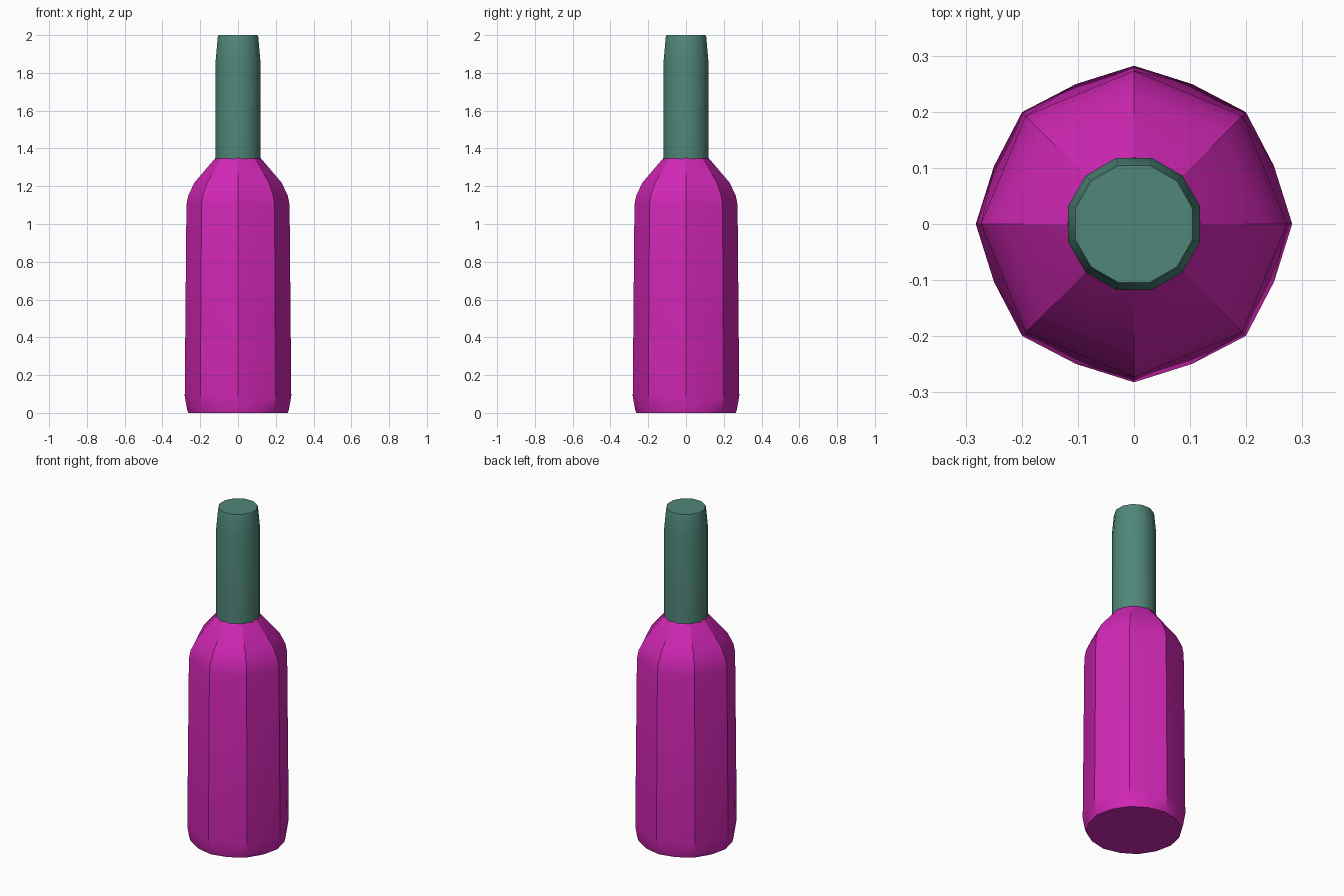
import bpy
import bmesh
from math import cos, sin, pi, radians

cube = bpy.data.objects.get("Cube")
if cube:
    bpy.data.objects.remove(cube, do_unlink=True)


def make_material(name, rgb):
    mat = bpy.data.materials.new(name)
    mat.use_nodes = True
    mat.diffuse_color = (*rgb, 1)
    mat.node_tree.nodes["Principled BSDF"].inputs["Base Color"].default_value = (*rgb, 1)
    return mat


def loft(name, rings, sides, turn, mat):
    """Closed stack of rings; each ring is (height, corner radius, mid-side radius)."""
    bm = bmesh.new()
    loops = []
    for z, corner, mid in rings:
        loop = []
        for i in range(sides):
            r = mid if i % 2 else corner
            a = turn + 2 * pi * i / sides
            loop.append(bm.verts.new((r * cos(a), r * sin(a), z)))
        loops.append(loop)
    for low, high in zip(loops, loops[1:]):
        for i in range(sides):
            j = (i + 1) % sides
            bm.faces.new((low[i], low[j], high[j], high[i]))
    bm.faces.new(loops[0][::-1])
    bm.faces.new(loops[-1])
    mesh = bpy.data.meshes.new(name)
    bm.to_mesh(mesh)
    bm.free()
    mesh.materials.append(mat)
    obj = bpy.data.objects.new(name, mesh)
    bpy.context.collection.objects.link(obj)
    bpy.ops.object.select_all(action='DESELECT')
    obj.select_set(True)
    bpy.context.view_layer.objects.active = obj
    bpy.ops.object.shade_smooth_by_angle(angle=radians(30))
    return obj


magenta = make_material("magenta", (0.64, 0.02, 0.46))
green = make_material("grey green", (0.08, 0.24, 0.19))
flat = cos(pi / 8)  # mid-side radius that keeps an octagon side flat

# Eight-sided body with a rounded foot and sloping shoulder
loft("bottle_body", [
    (0.0, 0.263, 0.260),
    (0.02, 0.270, 0.265),
    (0.09, 0.282, 0.270),
    (1.10, 0.273, 0.273 * flat),
    (1.15, 0.264, 0.264 * flat),
    (1.22, 0.230, 0.230 * flat),
    (1.35, 0.119, 0.117),
], 16, 0, magenta)

# Twelve-sided neck, drawn in a little at the lip
loft("bottle_neck", [
    (1.345, 0.122, 0.122),
    (1.87, 0.122, 0.122),
    (1.99, 0.111, 0.111),
    (2.0, 0.108, 0.108),
], 12, pi / 12, green)
